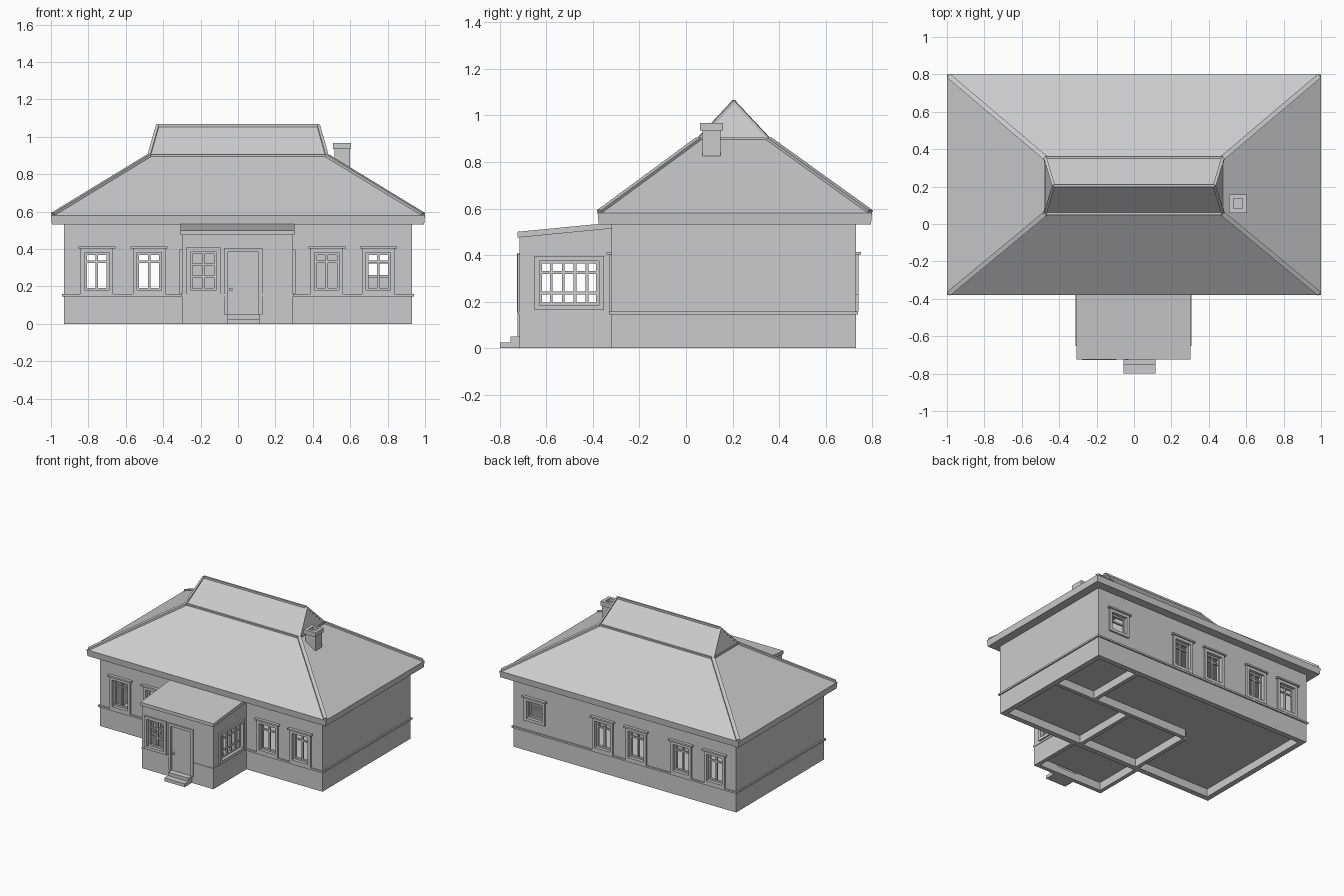
import bpy, bmesh
from mathutils import Vector as V

if "Cube" in bpy.data.objects:
    bpy.data.objects.remove(bpy.data.objects["Cube"])

# A side = (origin, direction along wall, outward normal)
X, Y = V((1, 0, 0)), V((0, 1, 0))
FRONT = (V((0, -.32, 0)), X, -Y)
BACK = (V((0, .73, 0)), X, Y)
RIGHT = (V((.93, 0, 0)), Y, X)
LEFT = (V((-.93, 0, 0)), Y, -X)
P_FRONT = (V((0, -.715, 0)), X, -Y)
P_RIGHT = (V((.295, 0, 0)), Y, X)
P_LEFT = (V((-.3, 0, 0)), Y, -X)


def at(side, u, v, z):
    return side[0] + side[1] * u + side[2] * v + V((0, 0, z))


def finish(name, bm):
    bmesh.ops.recalc_face_normals(bm, faces=bm.faces)
    me = bpy.data.meshes.new(name)
    bm.to_mesh(me)
    bm.free()
    ob = bpy.data.objects.new(name, me)
    bpy.context.collection.objects.link(ob)
    return ob


def add_hex(bm, pts):
    """Closed block from 4 bottom and 4 top points."""
    v = [bm.verts.new(p) for p in pts]
    for f in ((0, 1, 2, 3), (4, 5, 6, 7), (0, 1, 5, 4), (1, 2, 6, 5), (2, 3, 7, 6), (3, 0, 4, 7)):
        bm.faces.new([v[i] for i in f])


def add_box(bm, side, u0, u1, v0, v1, z0, z1):
    add_hex(bm, [at(side, u, v, z) for z in (z0, z1)
                 for u, v in ((u0, v0), (u1, v0), (u1, v1), (u0, v1))])


WORLD = (V((0, 0, 0)), X, Y)


def boxes(name, *items):
    bm = bmesh.new()
    for b in items:
        add_box(bm, WORLD, *b)
    return finish(name, bm)


def wall(name, side, u0, u1, z0, z1, holes=(), t=.04):
    """Wall panel with rectangular openings (u0, u1, z0, z1)."""
    us = sorted({u0, u1} | {h[i] for h in holes for i in (0, 1)})
    zs = sorted({z0, z1} | {h[i] for h in holes for i in (2, 3)})

    def solid(i, j):
        if not (0 <= i < len(us) - 1 and 0 <= j < len(zs) - 1):
            return False
        u, z = (us[i] + us[i + 1]) / 2, (zs[j] + zs[j + 1]) / 2
        return not any(h[0] < u < h[1] and h[2] < z < h[3] for h in holes)

    bm, cache = bmesh.new(), {}

    def vert(i, j, k):
        if (i, j, k) not in cache:
            cache[i, j, k] = bm.verts.new(at(side, us[i], -t * k, zs[j]))
        return cache[i, j, k]

    for i in range(len(us) - 1):
        for j in range(len(zs) - 1):
            if not solid(i, j):
                continue
            ring = [(i, j), (i + 1, j), (i + 1, j + 1), (i, j + 1)]
            for k in (0, 1):
                bm.faces.new([vert(a, b, k) for a, b in ring])
            for n, (di, dj) in enumerate(((0, -1), (1, 0), (0, 1), (-1, 0))):
                if not solid(i + di, j + dj):
                    p, q = ring[n], ring[(n + 1) % 4]
                    bm.faces.new([vert(*p, 0), vert(*q, 0), vert(*q, 1), vert(*p, 1)])
    return finish(name, bm)


def window(name, side, hole, cols, rows, cornice=True):
    """Casing, cornice, sill, sash frame and glazing bars (cols, rows as fractions)."""
    u0, u1, z0, z1 = hole
    bm, w, s = bmesh.new(), .022, .012
    for a, b in ((u0 - w, u0), (u1, u1 + w)):
        add_box(bm, side, a, b, -.005, .012, z0 - w, z1 + w)
    for a, b in ((z0 - w, z0), (z1, z1 + w)):
        add_box(bm, side, u0, u1, -.005, .012, a, b)
    if cornice:
        add_box(bm, side, u0 - w - .012, u1 + w + .012, -.005, .022, z1 + w, z1 + w + .012)
    for a, b in ((u0, u0 + s), (u1 - s, u1)):
        add_box(bm, side, a, b, -.03, -.012, z0, z1)
    for a, b in ((z0, z0 + s), (z1 - s, z1)):
        add_box(bm, side, u0 + s, u1 - s, -.03, -.012, a, b)
    for c in cols:
        m = u0 + (u1 - u0) * c
        add_box(bm, side, m - .006, m + .006, -.028, -.014, z0 + s, z1 - s)
    for r in rows:
        m = z0 + (z1 - z0) * r
        add_box(bm, side, u0 + s, u1 - s, -.027, -.015, m - .006, m + .006)
    finish(name, bm)


def bar(bm, p, q, w, h):
    """Square-section strip laid along an edge."""
    p, q = V(p), V(q)
    d = (q - p).normalized()
    a = d.cross(V((0, 0, 1))).normalized()
    n = a.cross(d)
    ends = []
    for e in (p, q):
        ends += [e + a * (w * i) + n * (h * j) for i, j in ((-.5, -.5), (.5, -.5), (.5, .5), (-.5, .5))]
    add_hex(bm, ends)


# Window openings
front_holes = [(c - .065, c + .065, .18, .38) for c in (-.755, -.475, .475, .75)]
back_holes = [(c - .065, c + .065, .18, .38) for c in (-.755, -.475, -.10, .18)]
small_hole = (.685, .815, .25, .38)
porch_hole = (-.255, -.115, .18, .385)
side_hole = (-.63, -.375, .185, .375)
door_hole = (-.055, .11, .05, .385)

# House walls
wall("front_wall", FRONT, -.93, .93, 0, .54, front_holes + [(-.05, .12, .08, .4)])
wall("back_wall", BACK, -.93, .93, 0, .54, back_holes + [small_hole])
wall("right_wall", RIGHT, -.28, .69, 0, .54)
wall("left_wall", LEFT, -.28, .69, 0, .54)

# Porch walls
wall("porch_front_wall", P_FRONT, -.3, .295, 0, .47, [porch_hole, door_hole], .03)
wall("porch_right_wall", P_RIGHT, -.685, -.32, 0, .47, [side_hole], .03)
wall("porch_left_wall", P_LEFT, -.685, -.32, 0, .47, [side_hole], .03)

# Inner partitions
ROOM = (V((0, .25, 0)), X, Y)
wall("cross_partition", ROOM, -.25, .89, 0, .53, [(.63, .86, .08, .42), (-.1, .1, .08, .42)], .03)
for s, n in ((-.25, "left"), (.25, "right")):
    wall(n + "_partition", (V((s, 0, 0)), Y, X), -.28, .22, 0, .53, [(-.05, .13, .08, .42)], .03)
wall("back_partition", (V((.57, 0, 0)), Y, X), .25, .69, 0, .53, (), .03)

# Windows
for i, h in enumerate(front_holes):
    window(f"front_window_{i}", FRONT, h, [.5], [.76])
for i, h in enumerate(back_holes):
    window(f"back_window_{i}", BACK, h, [.5], [.76])
window("small_back_window", BACK, small_hole, [], [.6])
window("porch_front_window", P_FRONT, porch_hole, [.5], [.35, .67], False)
for side, n in ((P_RIGHT, "right"), (P_LEFT, "left")):
    window(f"porch_{n}_window", side, side_hole, [.2, .4, .6, .8], [.27, .74], False)

# Floors and ledge above the plinth
boxes("floors", (-.89, .89, -.28, .69, .06, .08), (-.27, .265, -.685, -.32, .06, .08))
bm = bmesh.new()
for side, a, b in ((FRONT, -.94, -.3), (FRONT, .295, .94), (BACK, -.94, .94), (RIGHT, -.32, .73),
                   (LEFT, -.32, .73), (P_RIGHT, -.715, -.32), (P_LEFT, -.715, -.32),
                   (P_FRONT, -.305, -.075), (P_FRONT, .13, .3)):
    add_box(bm, side, a, b, -.005, .01 if side not in (P_RIGHT, P_LEFT, P_FRONT) else .004, .145, .158)
finish("plinth_ledge", bm)

# Porch door with casing and handle
bm = bmesh.new()
add_box(bm, P_FRONT, -.055, .11, -.02, -.003, .05, .385)
add_box(bm, P_FRONT, -.075, -.055, -.005, .01, .05, .405)
add_box(bm, P_FRONT, .11, .13, -.005, .01, .05, .405)
add_box(bm, P_FRONT, -.055, .11, -.005, .01, .385, .405)
add_box(bm, P_FRONT, -.048, -.03, -.004, .012, .178, .188)
finish("porch_door", bm)

# Entrance steps
boxes("entrance_steps", (-.055, .115, -.8, -.755, 0, .025), (-.055, .115, -.755, -.71, 0, .05))

# Porch roof slab and infill under it
for name, x0, x1, prof in (
        ("porch_roof", -.308, .303, ((-.725, .475), (-.31, .515), (-.31, .54), (-.725, .5))),
        ("porch_infill", -.3, .295, ((-.715, .465), (-.32, .465), (-.32, .52), (-.715, .48)))):
    bm = bmesh.new()
    add_hex(bm, [(x, y, z) for x in (x0, x1) for y, z in prof])
    finish(name, bm)


# Main roof: fascia, hipped slopes, steeper upper cap
def ring(x, y0, y1, z):
    return [(-x, y0, z), (x, y0, z), (x, y1, z), (-x, y1, z)]


eave, mid = ring(1, -.38, .8, .58), ring(.475, .055, .355, .9)
ridge = [(-.43, .205, 1.06), (.43, .205, 1.06)]
bm = bmesh.new()
r = [[bm.verts.new(p) for p in ps] for ps in (ring(.995, -.375, .795, .532), eave, mid)]
t = [bm.verts.new(p) for p in ridge]
bm.faces.new(r[0])
for lo, hi in zip(r, r[1:]):
    for i in range(4):
        j = (i + 1) % 4
        bm.faces.new((lo[i], lo[j], hi[j], hi[i]))
m = r[2]
for f in ((m[0], m[1], t[1], t[0]), (m[2], m[3], t[0], t[1]), (m[1], m[2], t[1]), (m[3], m[0], t[0])):
    bm.faces.new(f)
finish("main_roof", bm)

# Trim strips along hips, cap edges and ridge
bm = bmesh.new()
for i in range(4):
    inner = V(eave[i]).lerp(V(mid[i]), .02)
    bar(bm, inner, mid[i], .026, .014)
    bar(bm, mid[i], mid[(i + 1) % 4], .014, .012)
    bar(bm, mid[i], ridge[0 if i in (0, 3) else 1], .016, .012)
bar(bm, *ridge, .014, .014)
finish("roof_trim", bm)

# Chimney shaft with open cap
boxes("chimney", (.515, .598, .07, .148, .8, .945),
      (.507, .605, .06, .082, .935, .967), (.507, .605, .136, .158, .935, .967),
      (.507, .532, .082, .136, .935, .967), (.58, .605, .082, .136, .935, .967))
